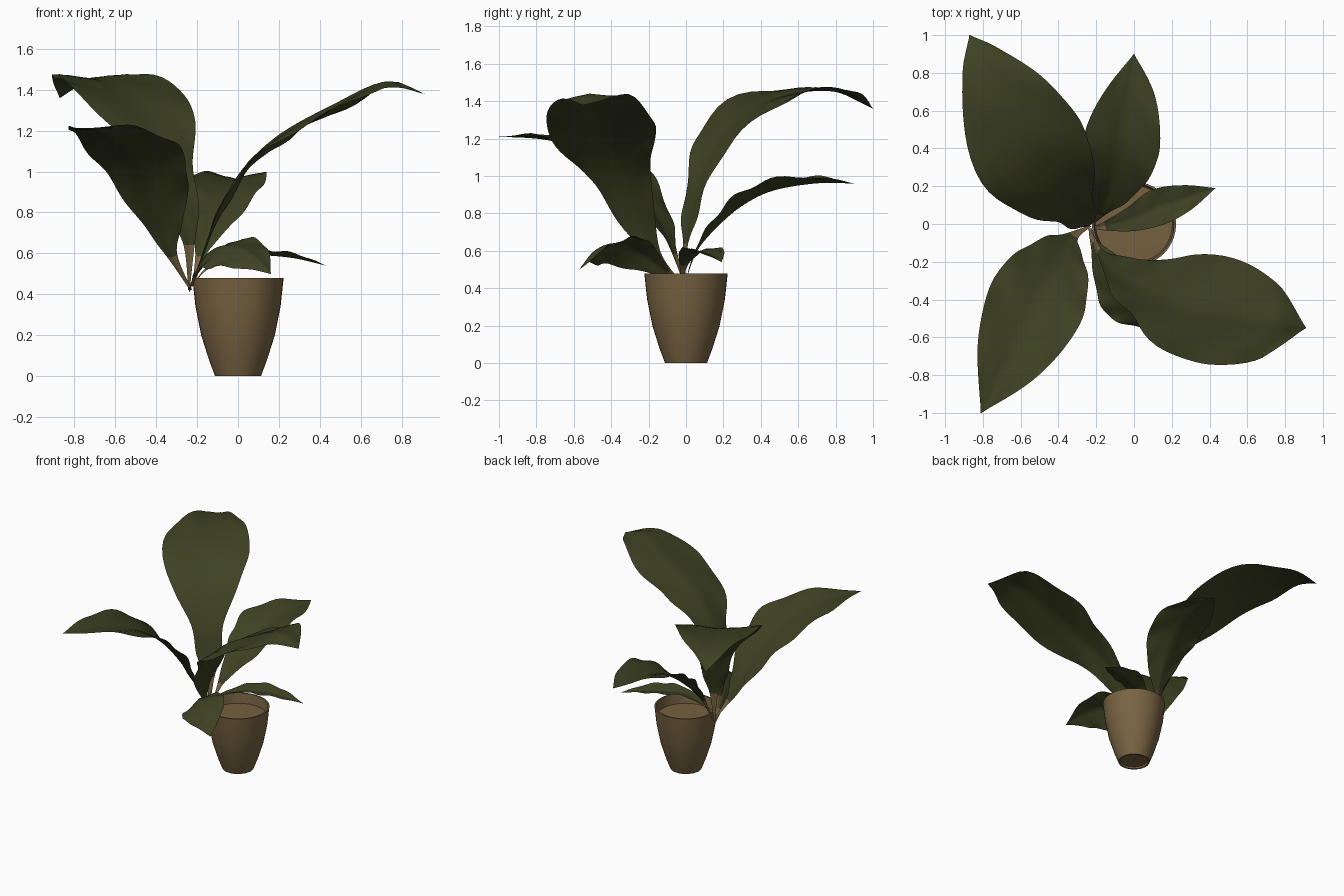
import bpy, bmesh, math
from mathutils import Vector

cube = bpy.data.objects.get("Cube")
if cube:
    bpy.data.objects.remove(cube, do_unlink=True)


def make_material(name, color):
    mat = bpy.data.materials.new(name)
    mat.use_nodes = True
    mat.diffuse_color = (*color, 1)
    bsdf = mat.node_tree.nodes["Principled BSDF"]
    bsdf.inputs["Base Color"].default_value = (*color, 1)
    bsdf.inputs["Roughness"].default_value = 0.8
    return mat


leaf_green = make_material("leaf green", (0.047, 0.053, 0.016))
clay_brown = make_material("clay brown", (0.19, 0.127, 0.055))
soil_brown = make_material("soil brown", (0.18, 0.12, 0.05))


def finish(name, bm, materials, angle):
    mesh = bpy.data.meshes.new(name)
    bm.to_mesh(mesh)
    bm.free()
    obj = bpy.data.objects.new(name, mesh)
    bpy.context.collection.objects.link(obj)
    for mat in materials:
        mesh.materials.append(mat)
    bpy.ops.object.select_all(action='DESELECT')
    obj.select_set(True)
    bpy.context.view_layer.objects.active = obj
    bpy.ops.object.shade_smooth_by_angle(angle=math.radians(angle))
    return obj


def lathe(name, profile, material, steps=40):
    """Spin a radius/height profile around the z axis."""
    bm = bmesh.new()
    verts = [bm.verts.new((r, 0, z)) for r, z in profile]
    edges = [bm.edges.new(pair) for pair in zip(verts, verts[1:])]
    bmesh.ops.spin(bm, geom=verts + edges, cent=(0, 0, 0), axis=(0, 0, 1),
                   angle=math.tau, steps=steps)
    bmesh.ops.remove_doubles(bm, verts=bm.verts, dist=0.0005)
    bmesh.ops.recalc_face_normals(bm, faces=bm.faces)
    return finish(name, bm, [material], 40)


def spline(points, t):
    """Smooth curve through the stations, with t running from 0 to 1."""
    last = len(points) - 1
    i = min(int(t * last), last - 1)
    u = t * last - i
    a, b, c, d = (points[min(max(k, 0), last)] for k in range(i - 1, i + 3))
    return [q + u / 2 * (r - p + u * (2 * p - 5 * q + 4 * r - s
            + u * (3 * (q - r) + s - p))) for p, q, r, s in zip(a, b, c, d)]


def leaf(name, stations, fold=0.15, roll=0.0, ripple=0.012, rows=40, half=5):
    """Sweep a folded, rippled blade along a midrib of x, y, z, half width."""
    bm = bmesh.new()
    heading = Vector(stations[-1][:2]) - Vector(stations[len(stations) // 2][:2])
    across = Vector((heading.y, -heading.x, 0)).normalized()
    grid = []
    for j in range(rows + 1):
        t = j / rows
        *centre, width = spline(stations, t)
        ahead = Vector(spline(stations, min(t + 0.01, 1))[:3])
        behind = Vector(spline(stations, max(t - 0.01, 0))[:3])
        tangent = (ahead - behind).normalized()
        side = (across - tangent * across.dot(tangent)).normalized()
        up = side.cross(tangent)
        side, up = (side * math.cos(roll) - up * math.sin(roll),
                    up * math.cos(roll) + side * math.sin(roll))
        width = max(width, 0.002)
        row = []
        for k in range(-half, half + 1):
            s = k / half
            lift = width * math.sin(fold) * abs(s) ** 0.8
            lift += ripple * s * s * math.sin(t * 30 + k) * min(width * 5, 1)
            row.append(bm.verts.new(Vector(centre) + side * (s * width * math.cos(fold))
                                    + up * lift))
        grid.append(row)
    # The stalk below the second station is brown
    stalk = rows / (len(stations) - 1)
    for j in range(rows):
        for k in range(2 * half):
            face = bm.faces.new((grid[j][k], grid[j][k + 1],
                                 grid[j + 1][k + 1], grid[j + 1][k]))
            face.material_index = int(j + 1 <= stalk)
    return finish(name, bm, [leaf_green, clay_brown], 80)


# Pot with a thin rim, and the soil inside it
lathe("pot", [(0, 0.012), (0.095, 0.012), (0.1, 0), (0.112, 0), (0.142, 0.08),
              (0.18, 0.2), (0.208, 0.34), (0.223, 0.48), (0.212, 0.48),
              (0.198, 0.36)], clay_brown)
lathe("soil", [(0, 0.41), (0.204, 0.405)], soil_brown)

# Four large leaves
leaf("tall_back_leaf", [
    (-.24, -.01, .42, .005), (-.24, 0, .64, .03), (-.27, .03, .8, .09),
    (-.32, .08, 1, .115), (-.41, .19, 1.21, .23), (-.55, .39, 1.38, .31),
    (-.68, .64, 1.45, .25), (-.8, .86, 1.44, .12), (-.87, 1, 1.36, 0)],
    fold=0.08)
leaf("front_left_leaf", [
    (-.23, -.01, .42, .005), (-.33, -.07, .6, .035), (-.38, -.14, .75, .12),
    (-.45, -.28, .95, .22), (-.54, -.46, 1.1, .26), (-.67, -.73, 1.19, .18),
    (-.81, -1, 1.21, 0)], fold=0.15)
leaf("front_right_leaf", [
    (-.23, -.02, .42, .005), (-.18, -.16, .58, .03), (-.1, -.27, .8, .11),
    (.02, -.34, 1.01, .16), (.2, -.42, 1.18, .26), (.45, -.46, 1.32, .29),
    (.72, -.51, 1.44, .2), (.91, -.55, 1.38, 0)], fold=-0.12, roll=0.06)
leaf("back_leaf", [
    (-.22, 0, .44, .005), (-.18, .06, .6, .03), (-.13, .17, .73, .11),
    (-.09, .3, .84, .18), (-.06, .46, .92, .21), (-.02, .69, .96, .14),
    (0, .9, .96, 0)], fold=0.26)

# Two small low leaves
leaf("small_front_leaf", [
    (-.24, -.02, .41, .005), (-.22, -.1, .48, .03), (-.16, -.25, .59, .12),
    (-.06, -.38, .64, .17), (.06, -.49, .6, .12), (.16, -.57, .5, 0)],
    roll=0.45, fold=-0.25)
leaf("small_right_leaf", [
    (-.22, -.02, .44, .005), (-.15, -.01, .52, .025), (0, .03, .585, .07),
    (.13, .09, .59, .1), (.28, .14, .575, .07), (.43, .19, .54, 0)], fold=0.25)
